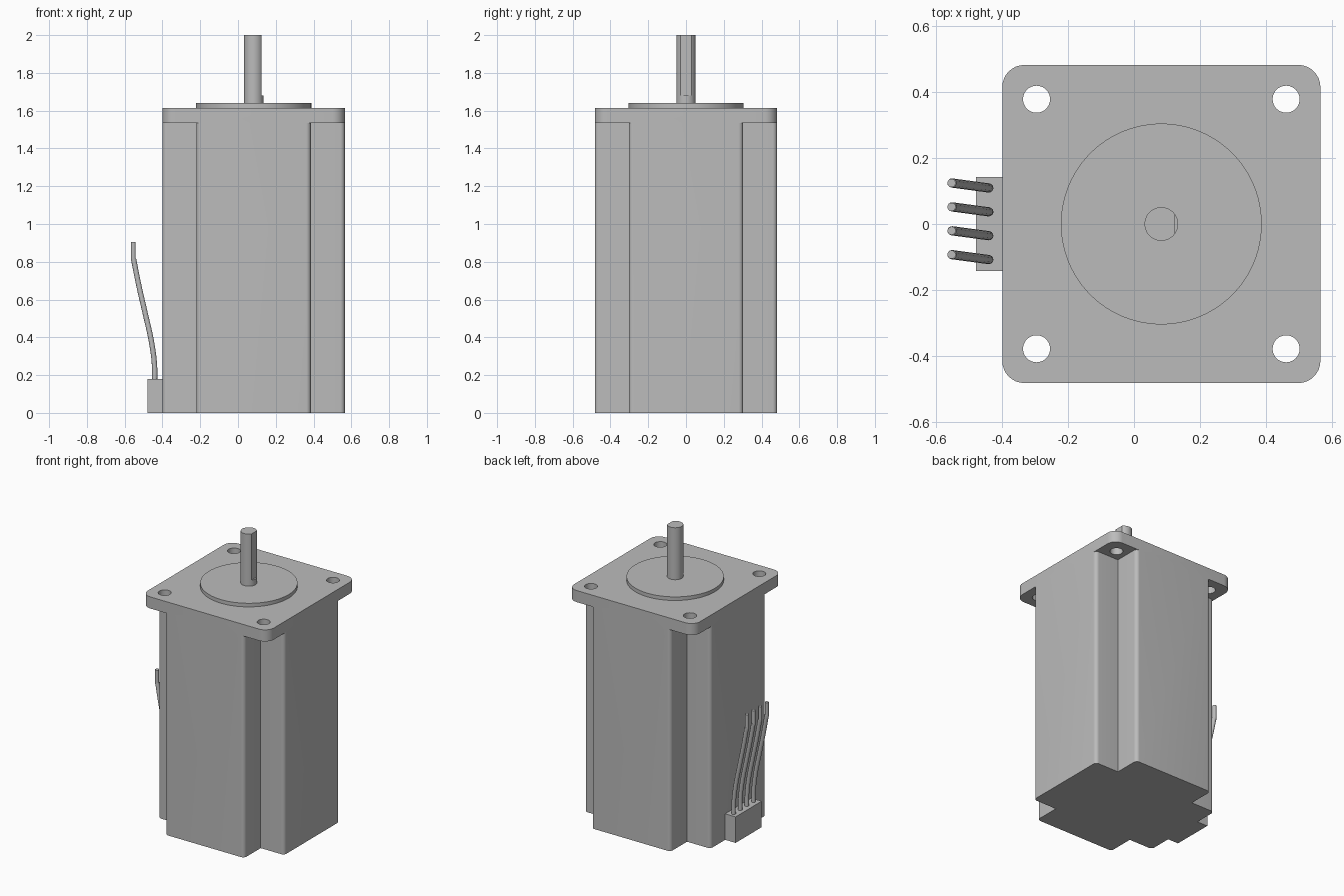
import bpy, bmesh, math
from mathutils import Vector

cube = bpy.data.objects.get("Cube")
if cube:
    bpy.data.objects.remove(cube, do_unlink=True)

CX = 0.083      # motor axis
HALF = 0.483    # half width of the flange and body
ARM = 0.303     # half width of each arm of the cross-shaped body

grey = bpy.data.materials.new("plain grey")
grey.use_nodes = True
grey.diffuse_color = (0.5, 0.5, 0.5, 1)
grey.node_tree.nodes["Principled BSDF"].inputs["Base Color"].default_value = (0.5, 0.5, 0.5, 1)


def activate(obj):
    bpy.ops.object.select_all(action='DESELECT')
    obj.select_set(True)
    bpy.context.view_layer.objects.active = obj


def smooth(obj):
    activate(obj)
    bpy.ops.object.shade_smooth_by_angle(angle=math.radians(35))


def prism(name, outline, z0, z1, x=CX, y=0.0):
    """Extrude a counter-clockwise outline from z0 to z1."""
    bm = bmesh.new()
    base = bm.faces.new([bm.verts.new((px, py, z0)) for px, py in outline])
    top = bmesh.ops.extrude_face_region(bm, geom=[base])["geom"]
    bmesh.ops.translate(bm, vec=(0, 0, z1 - z0),
                        verts=[v for v in top if isinstance(v, bmesh.types.BMVert)])
    bmesh.ops.recalc_face_normals(bm, faces=bm.faces)
    mesh = bpy.data.meshes.new(name)
    bm.to_mesh(mesh)
    bm.free()
    mesh.materials.append(grey)
    obj = bpy.data.objects.new(name, mesh)
    obj.location = (x, y, 0)
    bpy.context.collection.objects.link(obj)
    bpy.context.view_layer.update()
    return obj


def circle(r, n=64):
    return [(r * math.cos(math.tau * i / n), r * math.sin(math.tau * i / n)) for i in range(n)]


def rounded(points, r, steps=8):
    """Round the convex corners of a counter-clockwise right-angled outline."""
    out = []
    for i, p in enumerate(points):
        p = Vector(p)
        a = (p - Vector(points[i - 1])).normalized()
        b = (Vector(points[(i + 1) % len(points)]) - p).normalized()
        if a.cross(b) < 0:
            out.append(tuple(p))
            continue
        centre = p - a * r + b * r
        for k in range(steps + 1):
            t = math.pi / 2 * k / steps
            out.append(tuple(centre - b * r * math.cos(t) + a * r * math.sin(t)))
    return out


def boolean(obj, cutter, operation):
    mod = obj.modifiers.new(operation.title(), 'BOOLEAN')
    mod.operation, mod.solver, mod.object = operation, 'EXACT', cutter
    activate(obj)
    bpy.ops.object.modifier_apply(modifier=mod.name)
    bpy.data.objects.remove(cutter, do_unlink=True)


# Cross-shaped body fused with the square flange
cross = []
for q in range(4):
    for px, py in ((HALF, -ARM), (HALF, ARM), (ARM, ARM)):
        for _ in range(q):
            px, py = -py, px
        cross.append((px, py))
body = prism("motor_body", rounded(cross, 0.025), 0, 1.535)
square = [(-HALF, -HALF), (HALF, -HALF), (HALF, HALF), (-HALF, HALF)]
flange = prism("flange", rounded(square, 0.067), 1.535, 1.615)
boolean(body, flange, 'UNION')

# Mounting holes in the flange corners
for sx in (-1, 1):
    for sy in (-1, 1):
        hole = prism("hole_cutter", circle(0.041, 40), 1.5, 1.65, CX + sx * 0.379, sy * 0.379)
        boolean(body, hole, 'DIFFERENCE')
smooth(body)

# Raised pilot disc
smooth(prism("pilot_disc", circle(0.305, 96), 1.615, 1.64))

# Shaft: round foot and D-shaped upper length
smooth(prism("shaft_foot", circle(0.051), 1.64, 1.68))
half_angle = math.acos(0.041 / 0.051)
arc = [half_angle + (math.tau - 2 * half_angle) * i / 56 for i in range(57)]
smooth(prism("shaft", [(0.051 * math.cos(t), 0.051 * math.sin(t)) for t in arc], 1.68, 2.0))

# Connector block on the right side
prism("connector", [(-0.04, -0.143), (0.04, -0.143), (0.04, 0.143), (-0.04, 0.143)], 0, 0.18, x=-0.44)

# Four bent wires with bare tips
path = [(-0.441, 0.17), (-0.442, 0.25), (-0.457, 0.37), (-0.492, 0.53), (-0.524, 0.67), (-0.553, 0.815)]
for n in range(4):
    y = -0.108 + 0.0725 * n
    curve = bpy.data.curves.new("wire", 'CURVE')
    curve.dimensions = '3D'
    curve.bevel_depth = 0.014
    curve.bevel_resolution = 4
    curve.use_fill_caps = True
    spline = curve.splines.new('BEZIER')
    spline.bezier_points.add(len(path) - 1)
    for point, (px, pz) in zip(spline.bezier_points, path):
        point.co = (px, y + 0.015 * (path[0][0] - px) / 0.112, pz)
        point.handle_left_type = point.handle_right_type = 'AUTO'
    wire = bpy.data.objects.new(f"wire_{n + 1}", curve)
    curve.materials.append(grey)
    bpy.context.collection.objects.link(wire)
    activate(wire)
    bpy.ops.object.convert(target='MESH')
    smooth(bpy.context.object)
    smooth(prism(f"wire_tip_{n + 1}", circle(0.0125, 20), 0.805, 0.905, -0.554, y + 0.015))
